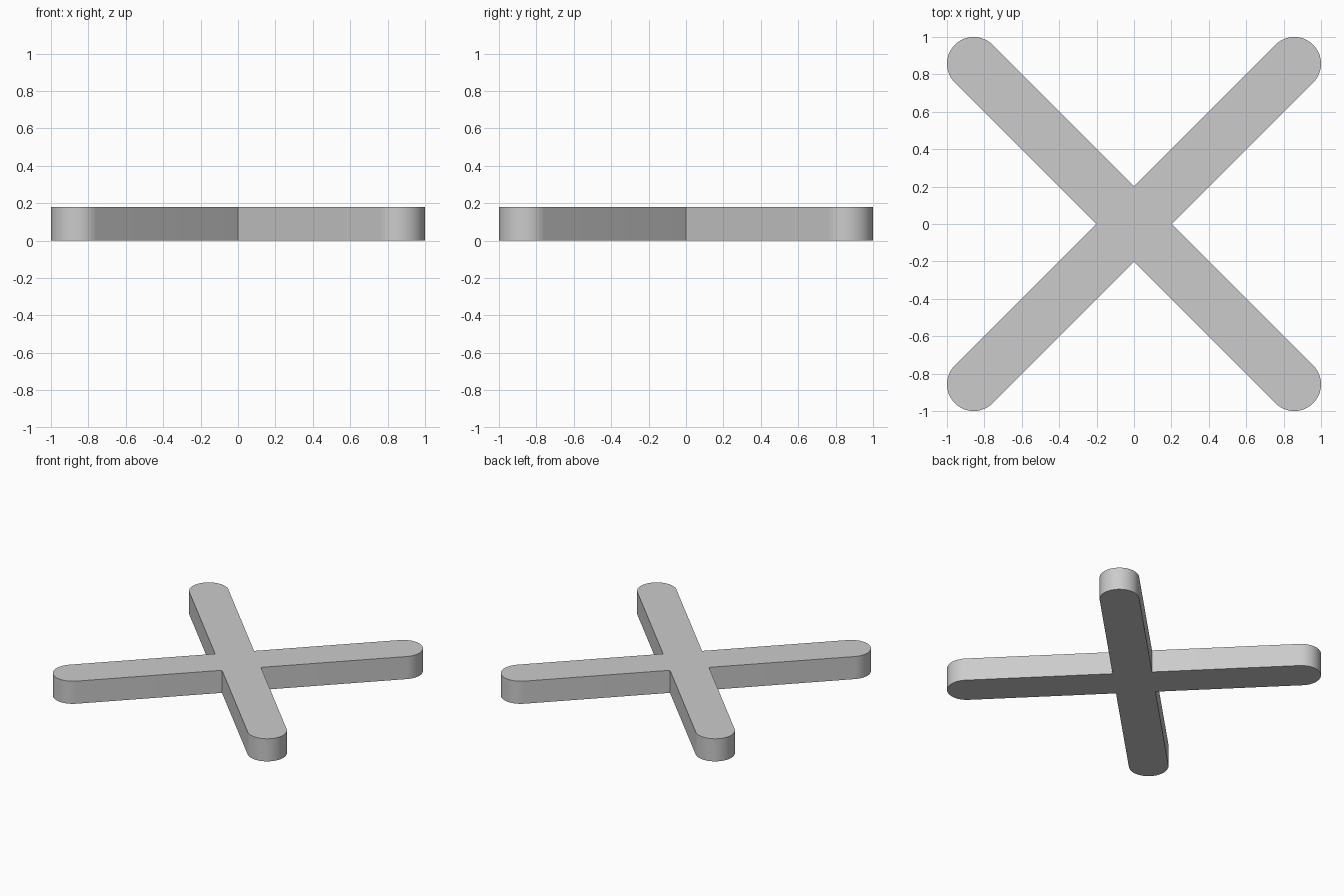
import bpy, bmesh, math

if "Cube" in bpy.data.objects:
    bpy.data.objects.remove(bpy.data.objects["Cube"])

RADIUS = 1 / 7          # half the arm width, also the cap radius
REACH = 1 - RADIUS      # x and y distance of each cap centre
HEIGHT = 0.18
CAP_STEPS = 24


def cross_outline():
    """Counter-clockwise outline: a round cap, then the inner corner, four times."""
    points = []
    notch = RADIUS * math.sqrt(2)
    for arm in range(4):
        angle = math.pi / 4 + arm * math.pi / 2
        cx = REACH * math.sqrt(2) * math.cos(angle)
        cy = REACH * math.sqrt(2) * math.sin(angle)
        for i in range(CAP_STEPS + 1):
            a = angle - math.pi / 2 + math.pi * i / CAP_STEPS
            points.append((cx + RADIUS * math.cos(a), cy + RADIUS * math.sin(a)))
        a = angle + math.pi / 4
        points.append((notch * math.cos(a), notch * math.sin(a)))
    return points


# Flat cross profile extruded upward
bm = bmesh.new()
base = bm.faces.new([bm.verts.new((x, y, 0)) for x, y in cross_outline()])
result = bmesh.ops.extrude_face_region(bm, geom=[base], use_keep_orig=True)
top = [g for g in result["geom"] if isinstance(g, bmesh.types.BMVert)]
bmesh.ops.translate(bm, verts=top, vec=(0, 0, HEIGHT))
bmesh.ops.recalc_face_normals(bm, faces=bm.faces)

mesh = bpy.data.meshes.new("diagonal_cross")
bm.to_mesh(mesh)
bm.free()
cross = bpy.data.objects.new("diagonal_cross", mesh)
bpy.context.collection.objects.link(cross)

# Smooth round caps, sharp rims and inner corners
bpy.context.view_layer.objects.active = cross
cross.select_set(True)
bpy.ops.object.shade_smooth_by_angle(angle=math.radians(30))
